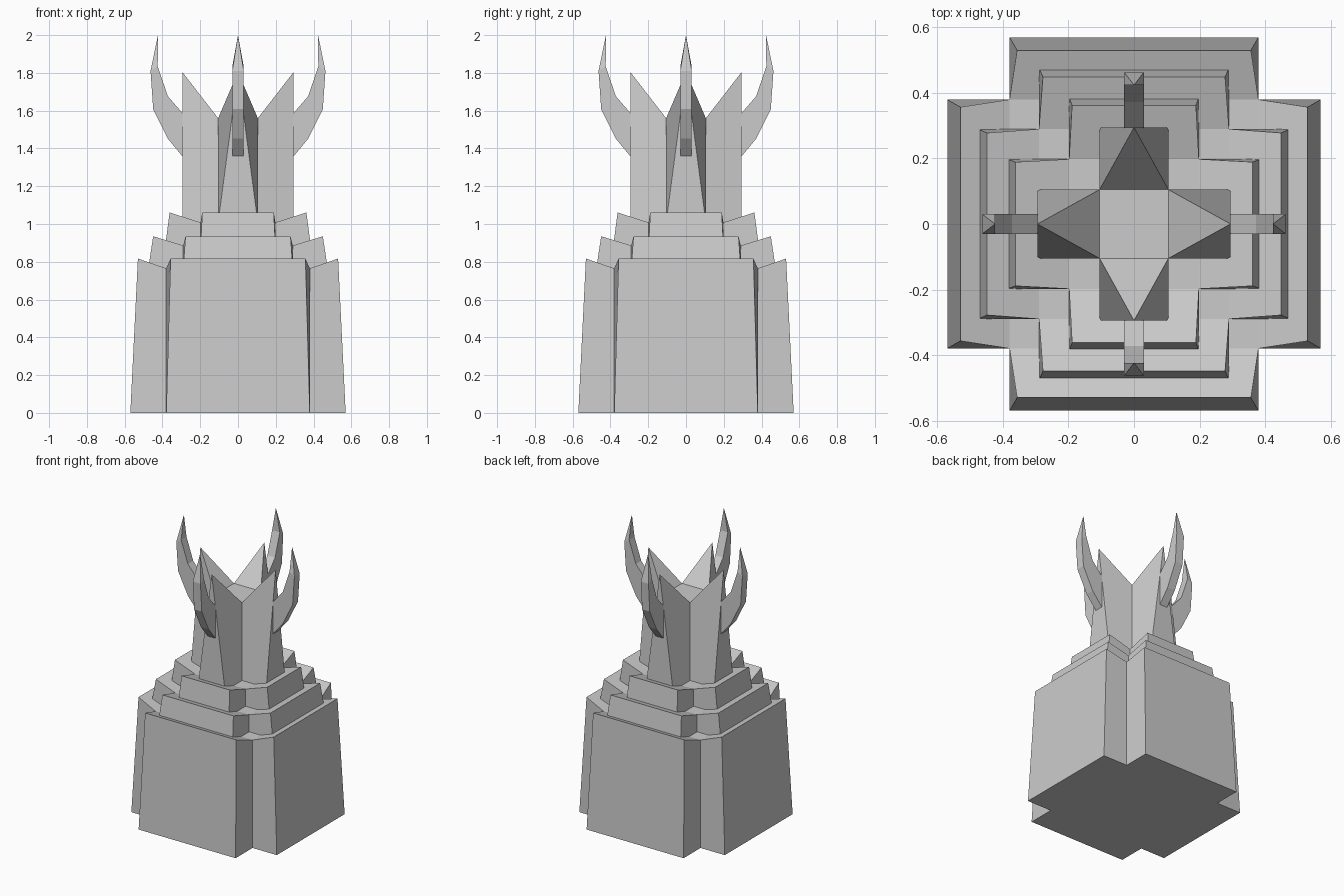
import bpy, bmesh
from math import pi
from mathutils import Matrix, Vector

if "Cube" in bpy.data.objects:
    bpy.data.objects.remove(bpy.data.objects["Cube"])


def finish(name, bm):
    bmesh.ops.remove_doubles(bm, verts=bm.verts, dist=1e-4)
    bmesh.ops.recalc_face_normals(bm, faces=bm.faces)
    mesh = bpy.data.meshes.new(name)
    bm.to_mesh(mesh)
    bm.free()
    obj = bpy.data.objects.new(name, mesh)
    bpy.context.collection.objects.link(obj)
    return obj


def add_faces(bm, faces, turn=0):
    rot = Matrix.Rotation(turn * pi / 2, 3, 'Z')
    for pts in faces:
        bm.faces.new([bm.verts.new(rot @ Vector(p)) for p in pts])


def square(c, z):
    return [(-c, -c, z), (c, -c, z), (c, c, z), (-c, c, z)]


# Cross-shaped step: flat middle, four arms whose tops rise outwards
def tier(name, z0, zc, z1, c, out0, out1, w1):
    bm = bmesh.new()
    add_faces(bm, [square(c, z0), square(c, zc)])
    for k in range(4):
        bot = [(c, -c, z0), (out0, -c, z0), (out0, c, z0), (c, c, z0)]
        top = [(c, -c, zc), (out1, -w1, z1), (out1, w1, z1), (c, c, zc)]
        sides = [(bot[i], bot[i + 1], top[i + 1], top[i]) for i in range(3)]
        add_faces(bm, [bot, top] + sides, k)
    return finish(name, bm)


tier("base_block", 0, 0.765, 0.817, 0.38, 0.57, 0.53, 0.357)
tier("lower_step", 0.765, 0.886, 0.935, 0.29, 0.475, 0.449, 0.278)
tier("upper_step", 0.886, 1.008, 1.061, 0.198, 0.385, 0.362, 0.189)

# Pillar: square core with four buttresses tapering to raised points
bm = bmesh.new()
c, r, z0, zc, zt = 0.105, 0.295, 1.008, 1.56, 1.805
add_faces(bm, [square(c, z0), square(c, zc)])
for k in range(4):
    apex = (r, 0, zt)
    faces = [[(c, -c, z0), (r, -c, z0), (r, c, z0), (c, c, z0)],
             [(r, -c, z0), (r, c, z0), apex],
             [(c, -c, zc), apex, (c, c, zc)]]
    for s in (-c, c):
        faces.append([(r, s, z0), apex, (c, s, zc), (c, s, z0)])
    add_faces(bm, faces, k)
finish("pillar", bm)

# Curved horns: (outer x, z, inner x, z) sections ending in a point
sections = [(0.293, 1.357, 0.293, 1.52), (0.372, 1.452, 0.293, 1.586),
            (0.449, 1.608, 0.372, 1.677), (0.463, 1.81, 0.425, 1.835)]
tip, w = (0.424, 0, 2.0), 0.03
for k, side in enumerate(("right", "back", "left", "front")):
    bm = bmesh.new()
    rings = [[(a, -w, za), (a, w, za), (b, w, zb), (b, -w, zb)]
             for a, za, b, zb in sections]
    faces = [rings[0]]
    for i in range(4):
        j = (i + 1) % 4
        faces += [[p[i], p[j], q[j], q[i]] for p, q in zip(rings, rings[1:])]
        faces.append([rings[-1][i], rings[-1][j], tip])
    add_faces(bm, faces, k)
    finish(side + "_horn", bm)
